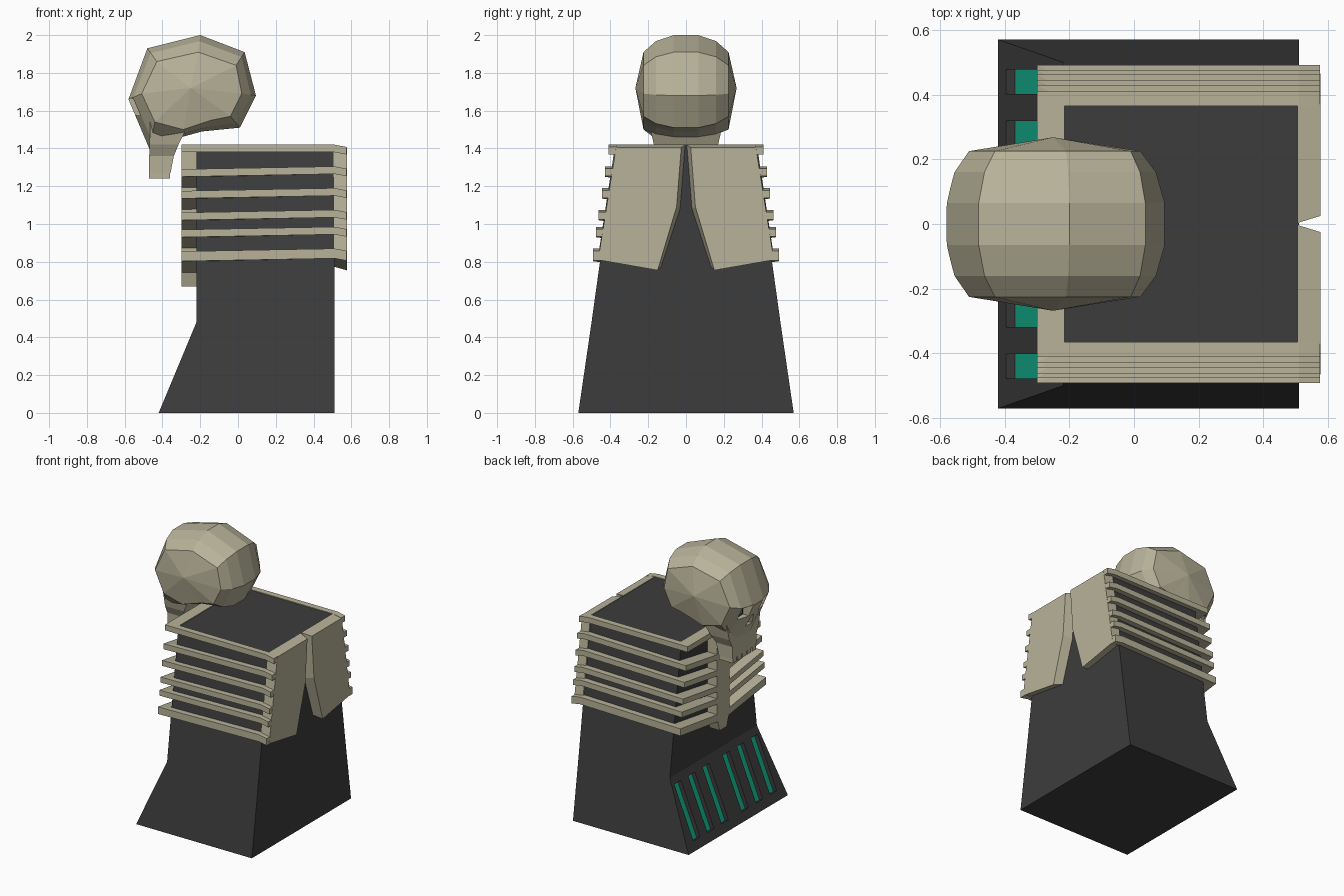
import bpy
import bmesh

cube = bpy.data.objects.get("Cube")
if cube:
    bpy.data.objects.remove(cube, do_unlink=True)


def material(name, colour):
    mat = bpy.data.materials.new(name)
    mat.use_nodes = True
    mat.diffuse_color = (*colour, 1)
    mat.node_tree.nodes["Principled BSDF"].inputs["Base Color"].default_value = (*colour, 1)
    return mat


bone = material("bone", (0.48, 0.45, 0.32))
charcoal = material("charcoal", (0.046, 0.046, 0.046))
teal = material("teal", (0.006, 0.41, 0.25))


def loft(name, rings, mat):
    """Skin a list of equal-length point rings and cap both ends."""
    bm = bmesh.new()
    loops = [[bm.verts.new(p) for p in ring] for ring in rings]
    count = len(rings[0])
    for a, b in zip(loops, loops[1:]):
        for i in range(count):
            j = (i + 1) % count
            bm.faces.new((a[i], a[j], b[j], b[i]))
    bm.faces.new(loops[0])
    bm.faces.new(loops[-1])
    bmesh.ops.remove_doubles(bm, verts=bm.verts, dist=0.0001)
    bmesh.ops.recalc_face_normals(bm, faces=bm.faces)
    mesh = bpy.data.meshes.new(name)
    bm.to_mesh(mesh)
    bm.free()
    mesh.materials.append(mat)
    obj = bpy.data.objects.new(name, mesh)
    bpy.context.collection.objects.link(obj)
    return obj


def level(z, x0, x1, y0, y1):
    """Horizontal rectangle."""
    return [(x0, y0, z), (x1, y0, z), (x1, y1, z), (x0, y1, z)]


def cut(target, cutter):
    """Subtract a cutter and discard it."""
    cutter.hide_render = True
    mod = target.modifiers.new("cut", "BOOLEAN")
    mod.operation = "DIFFERENCE"
    mod.solver = "EXACT"
    mod.object = cutter
    bpy.context.view_layer.objects.active = target
    bpy.ops.object.modifier_apply(modifier=mod.name)
    bpy.data.objects.remove(cutter, do_unlink=True)


# Tapered body with a flared foot on the face side
BACK = 0.51
body = loft("body", [level(z, x, BACK, -half, half) for z, x, half in
                     ((0, -0.42, 0.57), (0.48, -0.22, 0.5), (1.415, -0.22, 0.37))], charcoal)


# Glowing slots sunk into the flared foot
def slot_block(name, y, half, low, high, depths, mat):
    def ring(d):
        return [(-0.42 + 0.417 * z + 0.92 * d, y + s * half, z - 0.385 * d)
                for z, s in ((low, -1), (low, 1), (high, 1), (high, -1))]
    return loft(name, [ring(d) for d in depths], mat)


for side in (-1, 1):
    for number, offset in enumerate((0.115, 0.28, 0.44)):
        y = side * offset
        cut(body, slot_block("slot_cutter", y, 0.038, 0.06, 0.43, (-0.05, 0.035), charcoal))
        slot_block(f"slot_light_{side}_{number}", y, 0.038, 0.06, 0.43, (0.03, 0.036), teal)


# Ribs: a band round both sides, drooping to the breastbone
def rib(name, top, height, droop):
    outer = 0.41 + (1.42 - top) * 0.145
    inner = outer - 0.045
    rise = 0.015 if droop else 0
    half_path = [(0.575, 0.575, 1, rise - 0.012), (BACK, BACK, 1, rise),
                 (-0.3, -0.215, 1, 0), (-0.3, -0.215, 0.12, -droop)]
    path = [(a, b, s, dz, 1) for a, b, s, dz in half_path]
    path += [(a, b, s, dz, -1) for a, b, s, dz in reversed(half_path)]
    rings = []
    for xo, xi, spread, dz, side in path:
        yo, yi = side * outer * spread, side * inner * spread
        hi, lo = top + dz, top + dz - height
        rings.append([(xo, yo, hi), (xi, yi, hi), (xi, yi, lo), (xo, yo, lo)])
    loft(name, rings, bone)


for number, top in enumerate((1.42, 1.29, 1.175, 1.06, 0.97, 0.855)):
    rib(f"rib_{number}", top, 0.04 if number < 5 else 0.052, 0.06 if number else 0)

# Breastbone joining the ribs
loft("breastbone", [level(z, -0.3, -0.215, -half, half) for z, half in
                    ((0.67, 0.04), (0.76, 0.07), (1.4, 0.07))], bone)

# Pair of bevelled back plates
inner_edge = [(0.003, 1.42), (0.375, 1.42), (0.465, 0.83), (0.13, 0.775), (0.03, 1.08)]
outer_edge = [(0.025, 1.405), (0.37, 1.405), (0.465, 0.81), (0.15, 0.755), (0.05, 1.09)]
for side, label in ((-1, "front"), (1, "rear")):
    loft(f"back_plate_{label}",
         [[(x, side * y, z) for y, z in edge]
          for x, edge in ((0.505, inner_edge), (0.576, outer_edge))], bone)

# Faceted skull: profile rings stacked across its width, pinched to each temple
crown = [(-0.58, 1.66), (-0.48, 1.93), (-0.2, 2.0), (0.035, 1.91), (0.095, 1.68),
         (0.01, 1.51), (-0.19, 1.49), (-0.3, 1.46), (-0.47, 1.4)]
temple = [(-0.51, 1.69), (-0.43, 1.86), (-0.21, 1.91), (-0.01, 1.84), (0.02, 1.69),
          (-0.04, 1.57), (-0.14, 1.55), (-0.29, 1.5), (-0.44, 1.54)]
middle = [(a + (c - a) * 0.36, b + (d - b) * 0.36) for (a, b), (c, d) in zip(crown, temple)]
peak = [(-0.25, 1.72)] * len(crown)
layers = [(0.268, peak), (0.225, temple), (0.16, middle), (0.065, crown)]
stack = [(-y, ring) for y, ring in layers] + layers[::-1]
skull = loft("skull", [[(x, y, z) for x, z in ring] for y, ring in stack], bone)

# Eye sockets with glowing eyes
for side, label in ((-1, "front"), (1, "rear")):
    y0, y1 = sorted((side * 0.055, side * 0.15))
    cut(skull, loft("socket_cutter", [level(z, -0.7, -0.49, y0, y1) for z in (1.575, 1.665)], bone))
    loft(f"socket_back_{label}", [level(z, -0.497, -0.488, y0, y1) for z in (1.575, 1.665)], charcoal)
    mid = (y0 + y1) / 2
    loft(f"eye_{label}", [level(z, -0.505, -0.496, mid - 0.03, mid + 0.03)
                          for z in (1.59, 1.65)], teal)

# Nose opening
cut(skull, loft("nose_cutter", [level(1.48, -0.7, -0.47, -0.035, 0.035),
                                level(1.56, -0.7, -0.47, -0.012, 0.012)], bone))
loft("nose_back", [level(1.48, -0.478, -0.469, -0.035, 0.035),
                   level(1.56, -0.478, -0.469, -0.012, 0.012)], charcoal)

# Jaw and teeth
loft("jaw", [level(z, x0, x1, -half, half) for z, x0, x1, half in
             ((1.27, -0.47, -0.357, 0.135), (1.36, -0.47, -0.34, 0.14),
              (1.42, -0.468, -0.315, 0.17), (1.55, -0.465, -0.25, 0.2))], bone)
for number in range(-2, 3):
    y = number * 0.056
    loft(f"tooth_{number + 3}", [level(z, -0.47, -0.36, y - 0.022, y + 0.022)
                                 for z in (1.24, 1.28)], bone)
